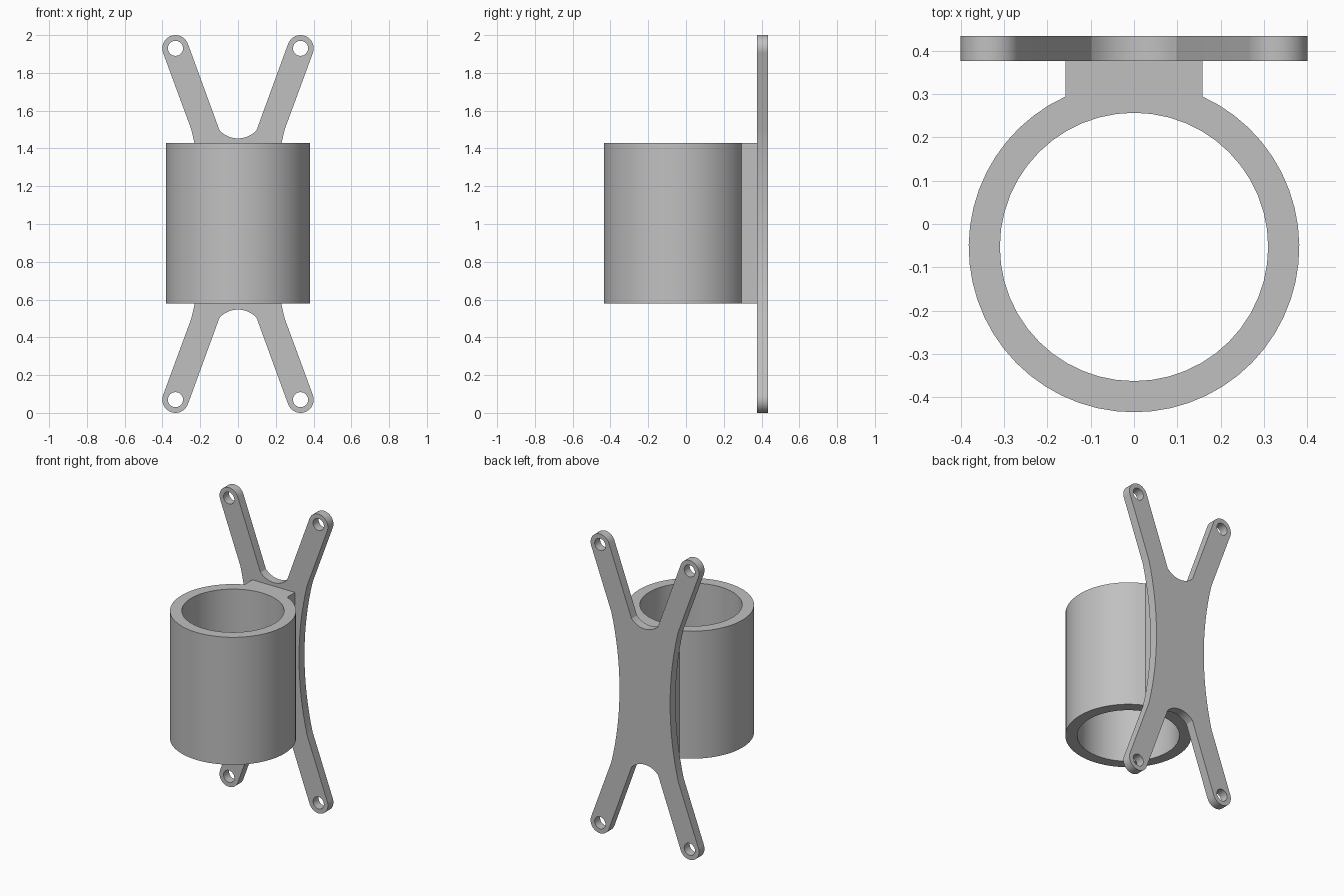
import bpy, bmesh
from math import sin, cos, atan2, asin, pi, radians, hypot

cube = bpy.data.objects.get("Cube")
if cube:
    bpy.data.objects.remove(cube, do_unlink=True)

grey = bpy.data.materials.new("plain_grey")
grey.use_nodes = True
colour = (0.53, 0.53, 0.53, 1)
grey.diffuse_color = colour
grey.node_tree.nodes["Principled BSDF"].inputs["Base Color"].default_value = colour


def arc(cx, cy, r, start, end, steps):
    """Points on a circle from one angle to another."""
    return [(cx + r * cos(start + (end - start) * i / steps),
             cy + r * sin(start + (end - start) * i / steps)) for i in range(steps + 1)]


def circle(cx, cy, r, steps):
    return arc(cx, cy, r, 0, 2 * pi, steps)[:-1]


def extruded_part(name, outlines, depth, location, rotation=(0, 0, 0)):
    """Fill the first outline, leave the others as holes, and extrude."""
    curve = bpy.data.curves.new(name, "CURVE")
    curve.dimensions = "2D"
    curve.fill_mode = "BOTH"
    curve.extrude = depth / 2
    for outline in outlines:
        spline = curve.splines.new("POLY")
        spline.points.add(len(outline) - 1)
        for point, (x, y) in zip(spline.points, outline):
            point.co = (x, y, 0, 1)
        spline.use_cyclic_u = True
    obj = bpy.data.objects.new(name, curve)
    bpy.context.collection.objects.link(obj)
    obj.location = location
    obj.rotation_euler = rotation
    bpy.ops.object.select_all(action="DESELECT")
    obj.select_set(True)
    bpy.context.view_layer.objects.active = obj
    bpy.ops.object.convert(target="MESH")
    obj = bpy.context.object
    bm = bmesh.new()
    bm.from_mesh(obj.data)
    bmesh.ops.remove_doubles(bm, verts=bm.verts, dist=0.0002)
    bmesh.ops.recalc_face_normals(bm, faces=bm.faces)
    bm.to_mesh(obj.data)
    bm.free()
    obj.data.materials.clear()
    obj.data.materials.append(grey)
    bpy.ops.object.shade_smooth_by_angle(angle=radians(25))
    return obj


# Tube with a flat-sided neck reaching back to the plate
tube_y, outer_r, inner_r = -0.053, 0.382, 0.31
neck_x, plate_front, plate_back = 0.158, 0.377, 0.435
half_gap = asin(neck_x / outer_r)
tube = arc(0, tube_y, outer_r, pi / 2 + half_gap, 2.5 * pi - half_gap, 48)
tube += [(neck_x, plate_front), (-neck_x, plate_front)]
extruded_part("tube_and_neck", [tube, circle(0, tube_y, inner_r, 48)],
              0.852, (0, 0, 1.004))

# X-shaped plate, drawn around its own centre
hole_x, hole_z, tip_r = 0.331, 0.93, 0.07
lean = atan2(0.344, 0.939)
waist, kink_x, kink_z = 0.187, 0.247, 0.5
side_r = (kink_z ** 2 + (kink_x - waist) ** 2) / (2 * (kink_x - waist))
crotch_x, crotch_sag, crotch_z = 0.098, 0.043, 0.453
crotch_r = (crotch_x ** 2 + crotch_sag ** 2) / (2 * crotch_sag)

# One quarter outline: side curve, rounded arm tip, hollow between arms
side_end = pi - asin(kink_z / side_r)
quarter = arc(waist + side_r, 0, side_r, pi, side_end, 8)
quarter += arc(hole_x, hole_z, tip_r, -lean, pi - lean, 16)
quarter += arc(0, crotch_z + crotch_r, crotch_r,
               -pi / 2 + asin(crotch_x / crotch_r), -pi / 2, 6)
upper = quarter + [(-x, z) for x, z in reversed(quarter[:-1])]
plate = upper + [(x, -z) for x, z in reversed(upper[1:-1])]
holes = [circle(sx * hole_x, sz * hole_z, 0.04, 24) for sx in (-1, 1) for sz in (-1, 1)]
extruded_part("mounting_plate", [plate] + holes, plate_back - plate_front,
              (0, (plate_front + plate_back) / 2, 1), (pi / 2, 0, 0))
